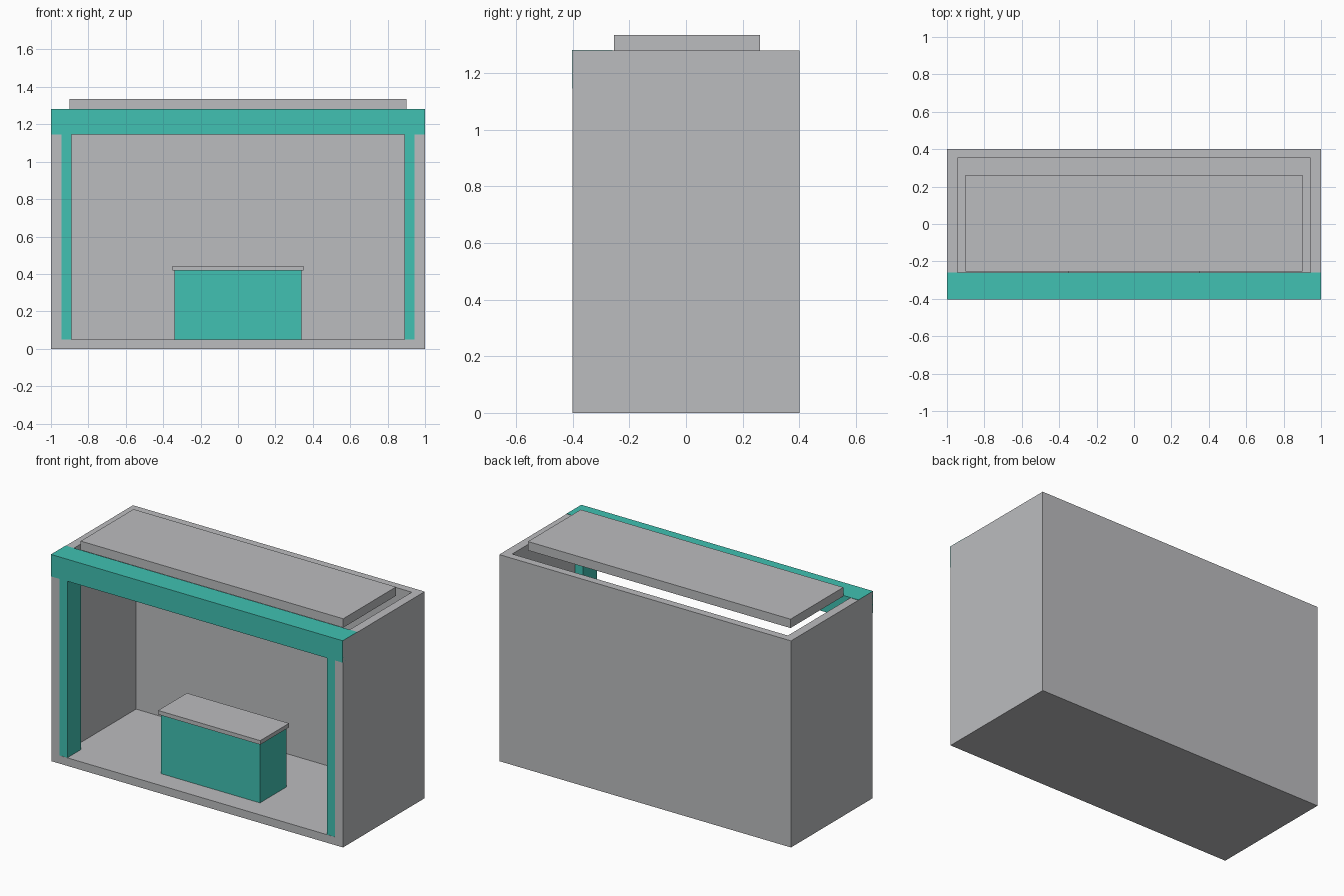
import bpy

cube = bpy.data.objects.get("Cube")
if cube:
    bpy.data.objects.remove(cube, do_unlink=True)


def make_material(name, color):
    mat = bpy.data.materials.new(name)
    mat.use_nodes = True
    mat.diffuse_color = color
    mat.node_tree.nodes["Principled BSDF"].inputs["Base Color"].default_value = color
    return mat


def box(name, mat, x, y, z):
    """Flat-shaded box given as (min, max) ranges along each axis."""
    spans = (x, y, z)
    bpy.ops.mesh.primitive_cube_add(size=1, location=[(a + b) / 2 for a, b in spans])
    obj = bpy.context.object
    obj.name = obj.data.name = name
    obj.scale = [b - a for a, b in spans]
    bpy.ops.object.transform_apply(location=False, rotation=False, scale=True)
    obj.data.materials.append(mat)
    return obj


grey = make_material("light_grey", (0.50, 0.505, 0.52, 1))
teal = make_material("teal", (0.052, 0.533, 0.445, 1))

# Booth shell: solid block hollowed out, open at the front and top
shell = box("booth_shell", grey, (-1, 1), (-0.4, 0.4), (0, 1.28))
cutter = box("shell_cutter", grey, (-0.945, 0.945), (-0.6, 0.352), (0.05, 1.5))
cutter.hide_render = True
hollow = shell.modifiers.new("hollow", "BOOLEAN")
hollow.operation = "DIFFERENCE"
hollow.solver = "EXACT"
hollow.object = cutter
bpy.context.view_layer.objects.active = shell
bpy.ops.object.modifier_apply(modifier=hollow.name)
bpy.data.objects.remove(cutter, do_unlink=True)

# Front posts, sunk into the side walls
for side, name in ((1, "left_post"), (-1, "right_post")):
    x = sorted((side * 0.89, side * 0.998))
    box(name, teal, x, (-0.399, -0.265), (0.002, 1.2))

# Header beam across the front
box("header_beam", teal, (-1, 1), (-0.403, -0.26), (1.146, 1.282))

# Raised roof panel
box("roof_panel", grey, (-0.9, 0.9), (-0.255, 0.262), (1.28, 1.335))

# Counter with overhanging worktop
box("counter_base", teal, (-0.34, 0.34), (-0.27, -0.012), (0.05, 0.418))
box("counter_top", grey, (-0.35, 0.35), (-0.282, 0.0), (0.418, 0.443))
